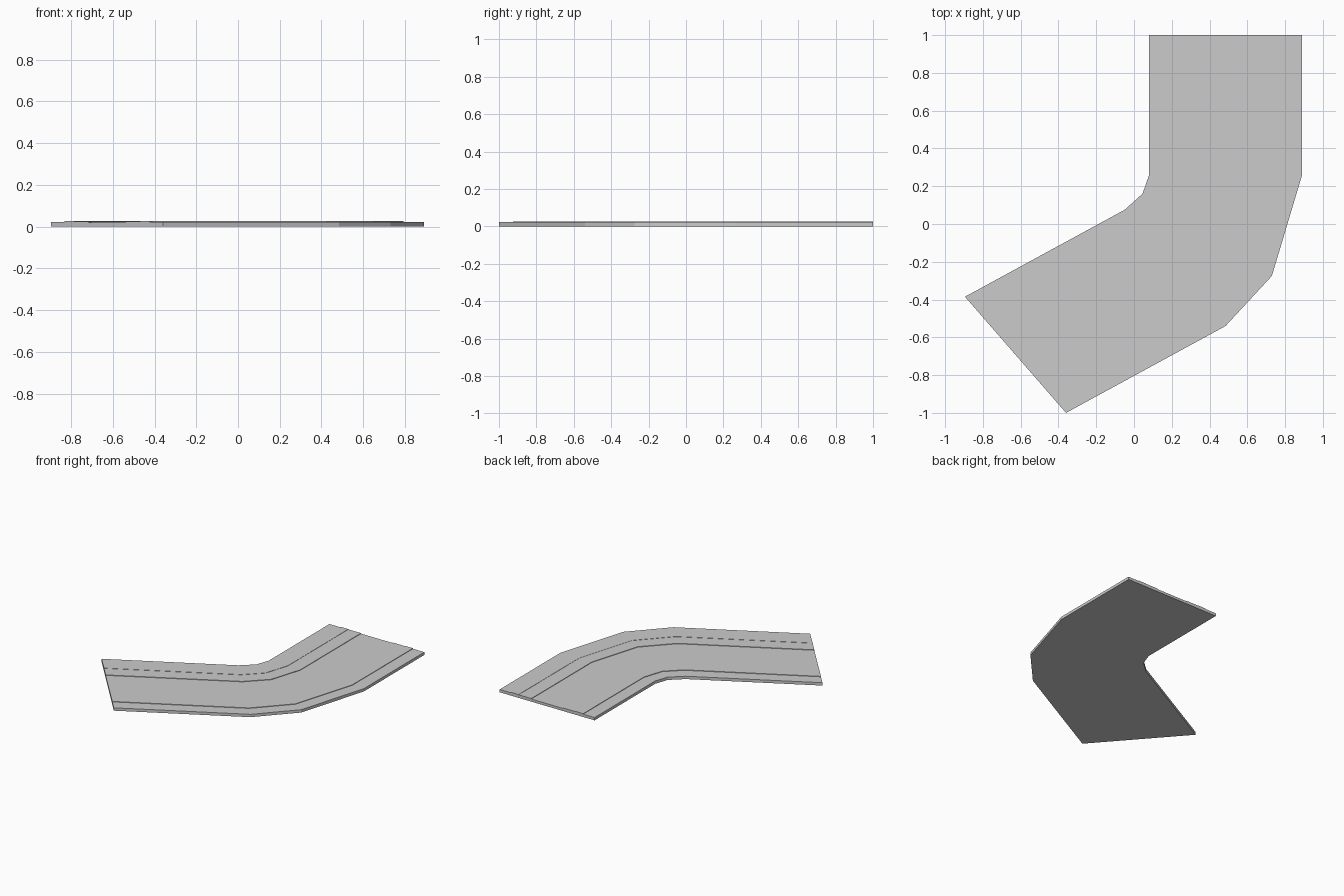
import bpy
import bmesh
from mathutils import Vector

if "Cube" in bpy.data.objects:
    bpy.data.objects.remove(bpy.data.objects["Cube"])

# Cross-lines of the bend: (inner edge, outer edge) at each station
STATIONS = [
    (Vector((0.08, 1.0)), Vector((0.89, 1.0))),
    (Vector((0.08, 0.26)), Vector((0.89, 0.26))),
    (Vector((0.045, 0.16)), Vector((0.73, -0.275))),
    (Vector((-0.05, 0.075)), Vector((0.485, -0.54))),
    (Vector((-0.895, -0.385)), Vector((-0.36, -1.0))),
]


def strip(name, f0, f1, top, bottom=0.0):
    """Sweep a rectangular section between two width fractions along the bend."""
    bm = bmesh.new()
    rings = []
    for inner, outer in STATIONS:
        a, b = inner.lerp(outer, f0), inner.lerp(outer, f1)
        rings.append([bm.verts.new((p.x, p.y, z)) for p, z in
                      ((a, bottom), (b, bottom), (b, top), (a, top))])
    for r, s in zip(rings, rings[1:]):
        for i in range(4):
            j = (i + 1) % 4
            bm.faces.new((r[i], r[j], s[j], s[i]))
    bm.faces.new(rings[0])
    bm.faces.new(rings[-1])
    bmesh.ops.recalc_face_normals(bm, faces=bm.faces)
    mesh = bpy.data.meshes.new(name)
    bm.to_mesh(mesh)
    bm.free()
    obj = bpy.data.objects.new(name, mesh)
    bpy.context.collection.objects.link(obj)


# Carriageway
strip("road", 0.333, 0.667, 0.020)

# Stepped verge, kerb strip and pavement, mirrored on both sides
for part, f0, f1, top in (("outer_verge", 0.0, 0.12, 0.022),
                          ("raised_strip", 0.12, 0.20, 0.026),
                          ("pavement", 0.20, 0.333, 0.024)):
    strip(part + "_inside", f0, f1, top)
    strip(part + "_outside", 1 - f1, 1 - f0, top)
